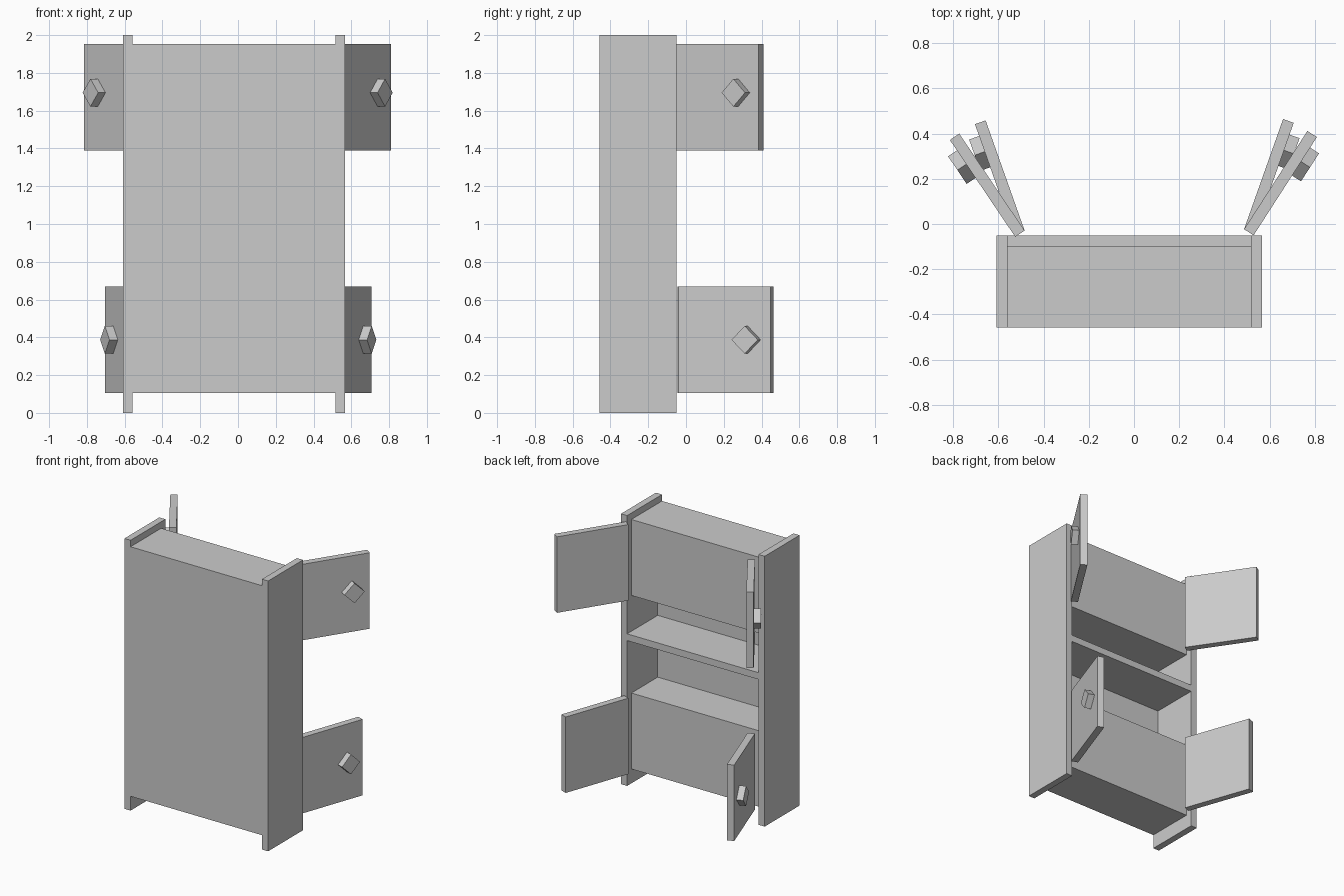
import bpy
import bmesh
from math import radians, sqrt
from mathutils import Matrix, Vector

cube = bpy.data.objects.get("Cube")
if cube:
    bpy.data.objects.remove(cube, do_unlink=True)

GREY = 0.6
grey = bpy.data.materials.new("plain grey")
grey.use_nodes = True
grey.diffuse_color = (GREY, GREY, GREY, 1)
grey.node_tree.nodes["Principled BSDF"].inputs["Base Color"].default_value = (GREY, GREY, GREY, 1)


def box(name, low, high, roll=0.0):
    """Box between two corners, optionally rolled about its own x axis."""
    low, high = Vector(low), Vector(high)
    size = high - low
    matrix = (Matrix.Translation((low + high) / 2)
              @ Matrix.Rotation(roll, 4, 'X')
              @ Matrix.Diagonal((abs(size.x), abs(size.y), abs(size.z), 1)))
    bm = bmesh.new()
    bmesh.ops.create_cube(bm, size=1, matrix=matrix)
    mesh = bpy.data.meshes.new(name)
    bm.to_mesh(mesh)
    bm.free()
    mesh.materials.append(grey)
    obj = bpy.data.objects.new(name, mesh)
    bpy.context.collection.objects.link(obj)
    return obj


T = 0.05                          # board thickness
FRONT, REAR = -0.458, -0.05       # cabinet depth
X0, X1 = -0.609, 0.567            # cabinet width
IN0, IN1 = X0 + T, X1 - T         # between the side panels
LOWER = (0.106, 0.668)            # height range of the lower cupboard
UPPER = (1.39, 1.952)             # height range of the upper cupboard

# Carcass
box("right_side_panel", (X0, FRONT, 0), (IN0, REAR, 2))
box("left_side_panel", (IN1, FRONT, 0), (X1, REAR, 2))
box("closing_panel", (IN0, FRONT, LOWER[0]), (IN1, FRONT + T, UPPER[1]))
box("middle_shelf", (IN0, FRONT + T, 1.075), (IN1, REAR, 1.125))
for name, (bottom, top) in (("lower", LOWER), ("upper", UPPER)):
    box(name + "_cupboard", (IN0, FRONT + T, bottom), (IN1, REAR - T, top))


# Open doors with a diamond-turned knob on the outer face
def door(name, side, hinge, angle, heights, knob_z):
    width, knob_y, knob = 0.517, 0.388, 0.147 / sqrt(2)
    panel = box(name + "_door", (0, 0, heights[0]), (side * T, width, heights[1]))
    handle = box(name + "_knob",
                 (side * T, knob_y - knob / 2, knob_z - knob / 2),
                 (side * (T + 0.047), knob_y + knob / 2, knob_z + knob / 2),
                 radians(45))
    for obj in (panel, handle):
        obj.location = (hinge[0], hinge[1], 0)
        obj.rotation_euler.z = -side * radians(angle)


for label, side, hinge, wide in (("right", -1, (-0.484, -0.029), 34),
                                 ("left", 1, (0.487, -0.023), 32.8)):
    door("upper_" + label, side, hinge, wide, UPPER, 1.695)
    door("lower_" + label, side, hinge, 19.5, LOWER, 0.387)
